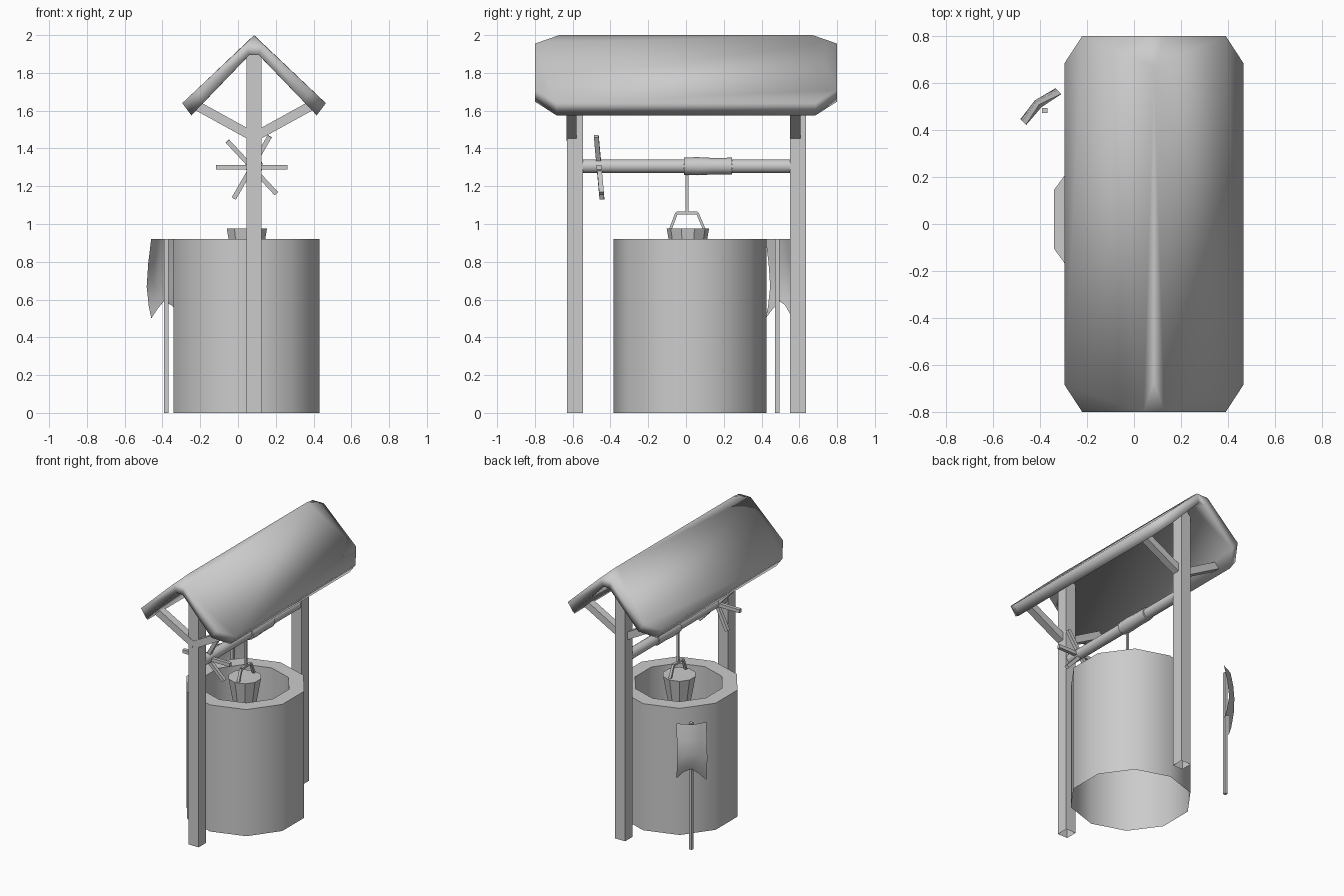
import bpy, bmesh, math
from mathutils import Vector

if "Cube" in bpy.data.objects:
    bpy.data.objects.remove(bpy.data.objects["Cube"])


def make(name, verts, faces, smooth=None):
    me = bpy.data.meshes.new(name)
    me.from_pydata([tuple(v) for v in verts], [], faces)
    bm = bmesh.new()
    bm.from_mesh(me)
    bmesh.ops.recalc_face_normals(bm, faces=bm.faces[:])
    bm.to_mesh(me)
    bm.free()
    ob = bpy.data.objects.new(name, me)
    bpy.context.collection.objects.link(ob)
    if smooth is not None:
        bpy.ops.object.select_all(action='DESELECT')
        ob.select_set(True)
        bpy.context.view_layer.objects.active = ob
        bpy.ops.object.shade_smooth_by_angle(angle=math.radians(smooth))
    return ob


def lathe(name, loops, n, start, cap_first, cap_last, place, smooth=None):
    """Stack n-sided rings given as (radius, height); place maps local to world."""
    verts, faces = [], []
    for r, h in loops:
        for i in range(n):
            a = start + 2 * math.pi * i / n
            verts.append(place(r * math.cos(a), r * math.sin(a), h))
    for k in range(len(loops) - 1):
        for i in range(n):
            j = (i + 1) % n
            faces.append((k*n + i, k*n + j, (k+1)*n + j, (k+1)*n + i))
    if cap_first:
        faces.append(tuple(range(n)))
    if cap_last:
        faces.append(tuple(range((len(loops)-1)*n, len(loops)*n)))
    return make(name, verts, faces, smooth)


def bar(name, a, b, w, d, side=(0, 1, 0), open_start=False):
    """Rectangular bar from a to b; w is its size along side, d across it."""
    a, b, s = Vector(a), Vector(b), Vector(side)
    t = (b - a).normalized()
    o = t.cross(s).normalized() * d / 2
    s = o.cross(t).normalized() * w / 2
    verts = [p + i*s + j*o for p in (a, b) for i, j in ((-1, -1), (1, -1), (1, 1), (-1, 1))]
    faces = [(i, (i+1) % 4, 4 + (i+1) % 4, 4 + i) for i in range(4)] + [(4, 5, 6, 7)]
    if not open_start:
        faces.append((0, 1, 2, 3))
    return make(name, verts, faces)


CX = 0.085   # centre line of the roof frame

# Ten-sided well wall, hollow at the top and open underneath
lathe("well_wall", [(0.405, 0), (0.405, 0.92), (0.30, 0.92), (0.30, 0.48)], 10,
      math.radians(18), False, True, lambda u, v, h: (0.045 + u, 0.02 + v, h), 40)

# Posts and roof braces
for label, y, yb in (("front", -0.588, -0.606), ("back", 0.592, 0.578)):
    bar(label + "_post", (CX, y, 0), (CX, y, 1.925), 0.085, 0.08, open_start=True)
    for side, s in (("left", -1), ("right", 1)):
        bar(f"{label}_{side}_brace", (CX, yb, 1.46), (CX + s*0.30, yb, 1.625), 0.055, 0.05)

# Roof: soft shell with clipped corners and clipped ridge ends
outer = [(0, 0.67, 2.0), (0.045, 0.80, 1.955), (0.305, 0.80, 1.71), (0.38, 0.685, 1.64)]
inner = [(0, 0.69, 1.92), (0.025, 0.795, 1.895), (0.262, 0.80, 1.648), (0.332, 0.685, 1.575)]
rv, index = [], {}


def corner(layer, k, sx, sy):
    if k == 0:
        sx = 1
    key = (layer, k, sx, sy)
    if key not in index:
        x, y, z = (outer, inner)[layer][k]
        index[key] = len(rv)
        rv.append((CX + sx*x, sy*y, z))
    return index[key]


rf = []
for layer in (0, 1):
    for sx in (-1, 1):
        rf.append([corner(layer, k, sx, -1) for k in range(4)]
                  + [corner(layer, k, sx, 1) for k in (3, 2, 1, 0)])
    for sy in (-1, 1):
        rf.append([corner(layer, 0, 1, sy), corner(layer, 1, 1, sy), corner(layer, 1, -1, sy)])
rim = [(k, 1, -1) for k in (1, 2, 3)] + [(k, 1, 1) for k in (3, 2, 1)] \
    + [(k, -1, 1) for k in (1, 2, 3)] + [(k, -1, -1) for k in (3, 2, 1)]
for p, q in zip(rim, rim[1:] + rim[:1]):
    rf.append([corner(0, *p), corner(0, *q), corner(1, *q), corner(1, *p)])
make("roof", rv, rf, 180)

# Winch axle with the rope wound round it
along_y = lambda u, v, h: (CX + u, h, 1.306 + v)
lathe("axle", [(0.037, -0.55), (0.037, 0.555)], 10, 0, True, True, along_y, 40)
lathe("wound_rope", [(0.035, -0.012), (0.046, -0.01), (0.048, 0.06), (0.044, 0.14),
                     (0.045, 0.243), (0.035, 0.245)], 10, 0.3, True, True, along_y, 40)

# Spoked crank wheel, leaning slightly
for i, deg in enumerate((0, -47, 60)):
    a = math.radians(deg)
    d = Vector((math.cos(a), -0.09 * math.sin(a), math.sin(a))) * 0.19
    c = Vector((0.073, -0.46, 1.30))
    bar(f"crank_spoke_{i + 1}", c - d, c + d, 0.025, 0.025)

# Hanging rope, bucket and bucket handle
bar("rope", (0.06, 0.005, 1.055), (0.06, 0.005, 1.29), 0.014, 0.014)
lathe("bucket", [(0.072, 0.75), (0.112, 0.975)], 10, math.radians(18), True, True,
      lambda u, v, h: (0.047 + u, 0.01 + v, h))
path = [(0.06, y, z) for y, z in ((-0.085, 0.965), (-0.05, 1.058), (0.06, 1.058), (0.10, 0.965))]
for i, (p, q) in enumerate(zip(path, path[1:])):
    bar(f"bucket_handle_{i + 1}", p, q, 0.018, 0.014, side=(1, 0, 0))

# Banner pole beside the well
bar("banner_pole", (-0.38, 0.483, 0), (-0.38, 0.483, 0.92), 0.022, 0.022)

# Swallow-tailed banner with a gentle billow
fv, ff = [], []
rows = ((0.0, 0.0), (0.3, 0.02), (0.6, 0.03), (0.85, 0.012), (1.0, -0.008))
tails = (0.50, 0.55, 0.59, 0.57, 0.52)
for t, bulge in rows:
    for k, tail in enumerate(tails):
        u = (k - 2) * 0.05
        n = bulge + 0.012 - 0.014 * math.cos(k * math.pi / 2) * (1 - t * 0.5)
        fv.append((-0.386 + 0.75*u - 0.7*n, 0.489 + 0.66*u + 0.7*n, 0.92 + (tail - 0.92) * t))
for r in range(4):
    for k in range(4):
        i = r * 5 + k
        ff.append((i, i + 1, i + 6, i + 5))
make("banner", fv, ff, 60)
